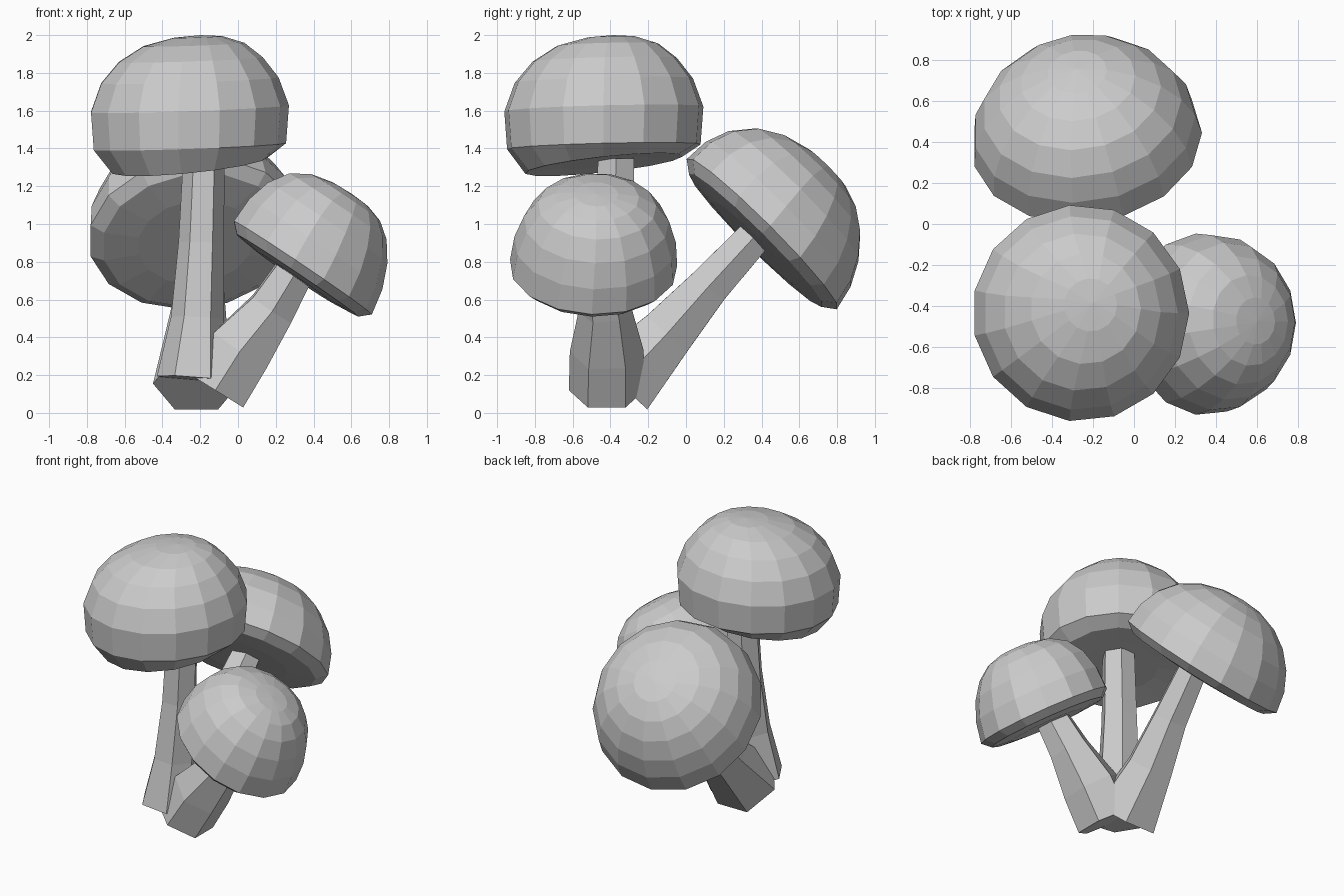
import bpy, bmesh
from math import sin, cos, pi
from mathutils import Vector

if "Cube" in bpy.data.objects:
    bpy.data.objects.remove(bpy.data.objects["Cube"])


def frame(axis):
    n = Vector(axis).normalized()
    u = (Vector((1, 0, 0)) - n * n.x).normalized()
    return n, u, n.cross(u)


def loft(name, rings, sides, turn=0):
    """Flat-shaded skin over rings of (centre, radius, axis); a zero radius closes to a point."""
    bm = bmesh.new()
    loops = []
    for c, r, axis in rings:
        n, u, v = frame(axis)
        if r == 0:
            loops.append([bm.verts.new(c)])
        else:
            angles = [turn + 2 * pi * k / sides for k in range(sides)]
            loops.append([bm.verts.new(Vector(c) + (u * cos(a) + v * sin(a)) * r) for a in angles])
    for a, b in zip(loops, loops[1:]):
        for k in range(sides):
            j = (k + 1) % sides
            if len(b) == 1:
                bm.faces.new((a[k], a[j], b[0]))
            else:
                bm.faces.new((a[k], a[j], b[j], b[k]))
    for loop, flip in ((loops[0], True), (loops[-1], False)):
        if len(loop) > 1:
            bm.faces.new(loop[::-1] if flip else loop)
    bmesh.ops.recalc_face_normals(bm, faces=bm.faces)
    me = bpy.data.meshes.new(name)
    bm.to_mesh(me)
    bm.free()
    ob = bpy.data.objects.new(name, me)
    bpy.context.collection.objects.link(ob)


def leaning_cap(name, rim, axis, r, height, sag, steps=6):
    """Dome whose upper rings are pushed sideways by sag, over a shallow underside."""
    n = Vector(axis).normalized()
    rim, sag = Vector(rim), Vector(sag)
    rings = [(rim - n * 0.065, r * 0.55, n), (rim - n * 0.05, r * 0.88, n)]
    for i in range(steps + 1):
        t = pi / 2 * i / steps
        f = sin(t)
        rings.append((rim + n * height * f + sag * 1.8 * f * (1 - f ** 4),
                      r * cos(t) if i < steps else 0, n))
    loft(name, rings, 15)


def stem(name, path, turn=0):
    pts = [Vector(p[:3]) for p in path]
    last = len(pts) - 1
    loft(name, [(p, path[i][3], pts[min(i + 1, last)] - pts[max(i - 1, 0)])
                for i, p in enumerate(pts)], 6, turn)


# tall mushroom: deep level cap whose underside slopes down to the front left
level, slope = (-0.035, -0.025, 1), (-0.1, -0.11, 1)
loft("tall_cap",
     [(Vector((-0.25, -0.43, 1.325)), 0.24, slope), (Vector((-0.255, -0.435, 1.315)), 0.42, slope)] +
     [(Vector((-0.26 + 0.06 * f, -0.435 + 0.05 * f, z)), r, level) for f, z, r in
      [(0, 1.41, 0.515), (0, 1.61, 0.53), (0, 1.76, 0.475), (0.1, 1.87, 0.385),
       (0.4, 1.95, 0.27), (0.8, 1.99, 0.13), (1, 2.0, 0)]], 15)
stem("tall_stem", [(-0.24, -0.43, 0.18, 0.19), (-0.215, -0.41, 0.5, 0.14),
                   (-0.195, -0.38, 0.9, 0.12), (-0.18, -0.37, 1.35, 0.11)])

# rear mushroom leaning backwards
leaning_cap("rear_cap", (-0.23, 0.405, 0.95), (-0.1, 0.7, 0.7), 0.565, 0.5, (0, -0.01, 0.03))
stem("rear_stem", [(-0.22, -0.35, 0.155, 0.23), (-0.22, -0.10, 0.42, 0.165),
                   (-0.20, 0.12, 0.67, 0.125), (-0.19, 0.36, 0.93, 0.105)])

# small mushroom leaning to the right
leaning_cap("small_cap", (0.34, -0.49, 0.77), (0.56, 0.03, 0.83), 0.445, 0.47, (0, 0.01, 0.05))
stem("small_stem", [(-0.12, -0.42, 0.12, 0.2), (0.01, -0.42, 0.33, 0.195),
                    (0.18, -0.43, 0.55, 0.14), (0.33, -0.47, 0.80, 0.11)], pi / 6)
